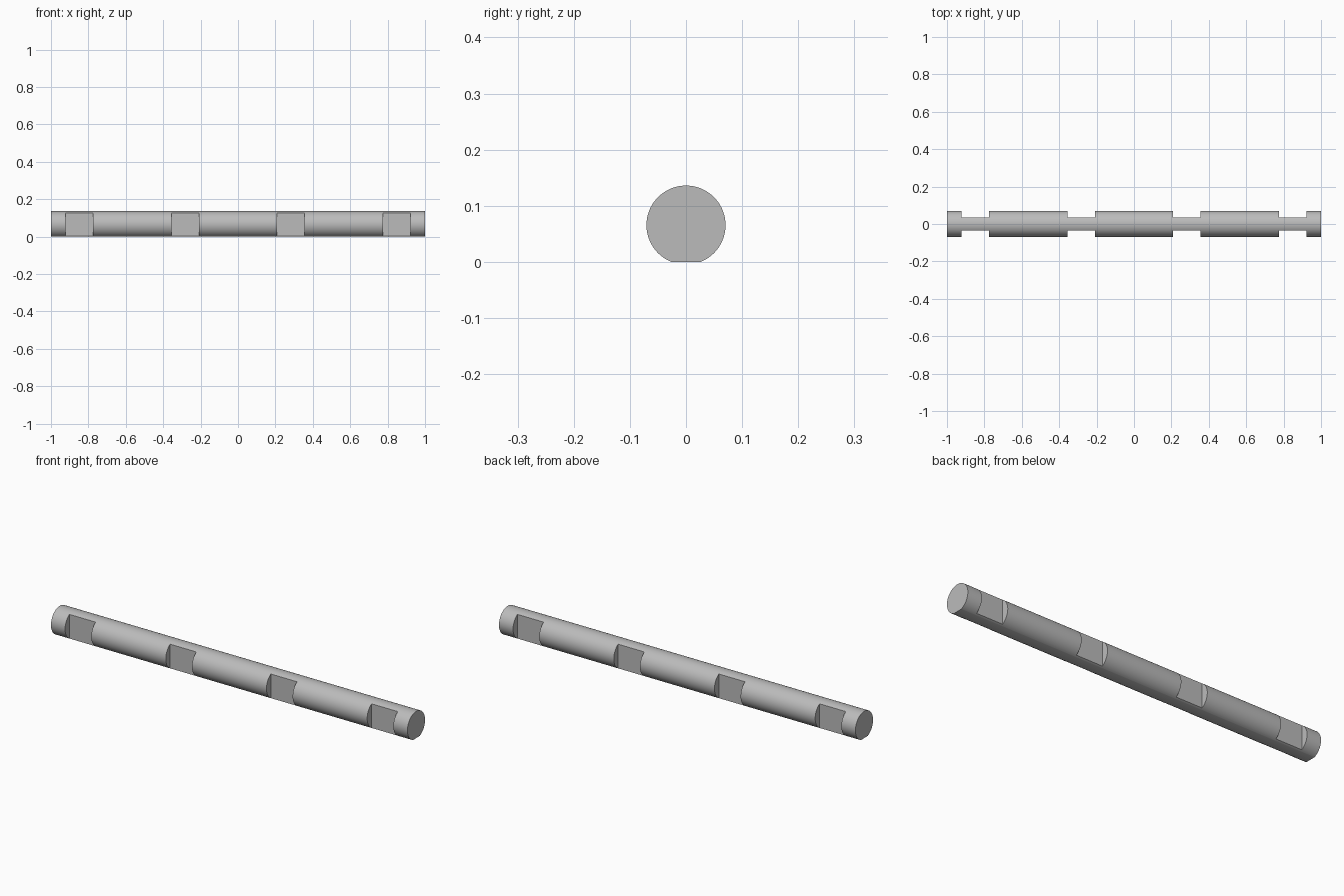
import bpy
import bmesh
import math
from mathutils import Matrix, Vector

RADIUS = 0.0705      # rod radius
AXIS_Z = 0.0655      # axis height, the underside is planed flat at z = 0
FLAT_Y = 0.035       # distance of the milled flats from the axis
NOTCH_WIDTH = 0.147
NOTCH_SPACING = 0.565

cube = bpy.data.objects.get("Cube")
if cube:
    bpy.data.objects.remove(cube, do_unlink=True)

steel = bpy.data.materials.new("grey steel")
steel.use_nodes = True
colour = (0.5, 0.5, 0.5, 1)
steel.diffuse_color = colour
steel.node_tree.nodes["Principled BSDF"].inputs["Base Color"].default_value = colour


def make_object(name, bm):
    mesh = bpy.data.meshes.new(name)
    bm.to_mesh(mesh)
    bm.free()
    mesh.materials.append(steel)
    obj = bpy.data.objects.new(name, mesh)
    bpy.context.collection.objects.link(obj)
    return obj


def add_box(bm, centre, size):
    bmesh.ops.create_cube(
        bm, size=1, matrix=Matrix.Translation(centre) @ Matrix.Diagonal(Vector(size).to_4d()))


# Round rod along x
bm = bmesh.new()
bmesh.ops.create_cone(
    bm, cap_ends=True, segments=96, radius1=RADIUS, radius2=RADIUS, depth=2,
    matrix=Matrix.Translation((0, 0, AXIS_Z)) @ Matrix.Rotation(math.pi / 2, 4, "Y"))

# Plane the underside flat and close it
cut = bmesh.ops.bisect_plane(
    bm, geom=bm.verts[:] + bm.edges[:] + bm.faces[:],
    plane_co=(0, 0, 0), plane_no=(0, 0, -1), clear_outer=True)
bmesh.ops.holes_fill(bm, edges=[e for e in bm.edges if e.is_boundary], sides=0)
bmesh.ops.recalc_face_normals(bm, faces=bm.faces)
rod = make_object("notched_rod", bm)

# Cutters for four pairs of opposite notches
bm = bmesh.new()
depth = 0.1
for i in range(4):
    for side in (-1, 1):
        add_box(bm, ((i - 1.5) * NOTCH_SPACING, side * (FLAT_Y + depth / 2), AXIS_Z),
                (NOTCH_WIDTH, depth, 0.3))
cutter = make_object("notch_cutter", bm)
cutter.hide_render = True

# Mill the notches
bpy.ops.object.select_all(action="DESELECT")
rod.select_set(True)
bpy.context.view_layer.objects.active = rod
mod = rod.modifiers.new("notches", "BOOLEAN")
mod.operation = "DIFFERENCE"
mod.solver = "EXACT"
mod.object = cutter
bpy.ops.object.modifier_apply(modifier=mod.name)
bpy.data.objects.remove(cutter, do_unlink=True)

bpy.ops.object.shade_smooth_by_angle(angle=math.radians(25))
